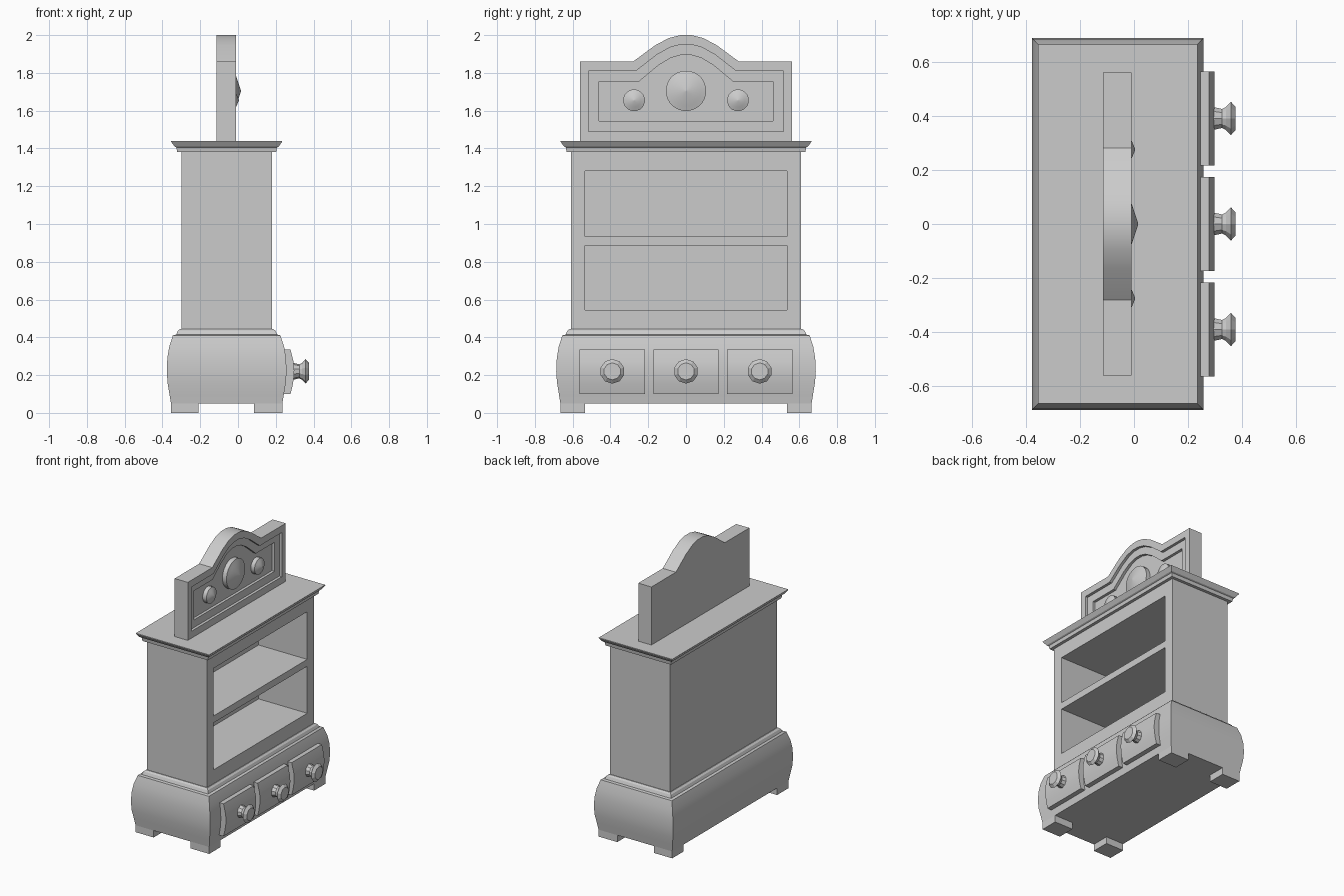
import bpy, bmesh, math
from mathutils import Vector

if "Cube" in bpy.data.objects:
    bpy.data.objects.remove(bpy.data.objects["Cube"])

grey = bpy.data.materials.new("plain_grey")
grey.use_nodes = True
colour = (0.6, 0.6, 0.6, 1)
grey.diffuse_color = colour
grey.node_tree.nodes["Principled BSDF"].inputs["Base Color"].default_value = colour

MID_X = -0.06          # centre of the cabinet, front to back
HALF_X, HALF_Y = 0.24, 0.61


def finish(name, bm, smooth=None):
    bmesh.ops.recalc_face_normals(bm, faces=bm.faces)
    mesh = bpy.data.meshes.new(name)
    bm.to_mesh(mesh)
    bm.free()
    mesh.materials.append(grey)
    obj = bpy.data.objects.new(name, mesh)
    bpy.context.collection.objects.link(obj)
    if smooth:
        bpy.ops.object.select_all(action='DESELECT')
        obj.select_set(True)
        bpy.context.view_layer.objects.active = obj
        bpy.ops.object.shade_smooth_by_angle(angle=math.radians(smooth))
    return obj


def loft(name, rings, smooth=None):
    """Skin a series of matching rings and cap both ends."""
    bm = bmesh.new()
    loops = [[bm.verts.new(p) for p in ring] for ring in rings]
    for a, b in zip(loops, loops[1:]):
        for i in range(len(a)):
            j = (i + 1) % len(a)
            bm.faces.new((a[i], a[j], b[j], b[i]))
    bm.faces.new(loops[0])
    bm.faces.new(loops[-1])
    return finish(name, bm, smooth)


def rect(grow, z):
    """Cabinet footprint widened by grow."""
    hx, hy = HALF_X + grow, HALF_Y + grow
    return [(MID_X + sx * hx, sy * hy, z)
            for sx, sy in ((-1, -1), (1, -1), (1, 1), (-1, 1))]


def box(bm, lo, hi):
    verts = bmesh.ops.create_cube(bm, size=1)["verts"]
    for v in verts:
        v.co = [lo[k] if v.co[k] < 0 else hi[k] for k in range(3)]


# Bulging base with stepped moulding
base = [(.055, .05), (.063, .1), (.073, .16), (.077, .22), (.074, .29),
        (.064, .35), (.045, .41), (.027, .415), (.018, .435), (.005, .445)]
loft("base", [rect(g, z) for g, z in base], 25)

# Feet
for sx, depth in (("front", (.085, .235)), ("back", (-.355, -.21))):
    for side, width in (("left", (.535, .665)), ("right", (-.665, -.535))):
        bm = bmesh.new()
        box(bm, (depth[0], width[0], 0), (depth[1], width[1], .05))
        finish(f"{sx}_{side}_foot", bm)

# Carcass with two open shelf bays
bm = bmesh.new()
front = MID_X + HALF_X
box(bm, (MID_X - HALF_X, -HALF_Y, .445), (front, HALF_Y, 1.38))
cuts = [((0, y, 0), (0, 1, 0)) for y in (-.535, .535)]
cuts += [((0, 0, z), (0, 0, 1)) for z in (.545, .885, .935, 1.28)]
for co, no in cuts:
    bmesh.ops.bisect_plane(bm, geom=bm.verts[:] + bm.edges[:] + bm.faces[:],
                           plane_co=co, plane_no=no)
bays = []
for f in bm.faces:
    c = f.calc_center_median()
    if c.x > front - .001 and abs(c.y) < .5 and (.56 < c.z < .87 or .95 < c.z < 1.27):
        bays.append(f)
for f in bmesh.ops.extrude_discrete_faces(bm, faces=bays)["faces"]:
    bmesh.ops.translate(bm, verts=f.verts, vec=(-.39, 0, 0))
bmesh.ops.dissolve_limit(bm, angle_limit=.01, verts=bm.verts, edges=bm.edges)
finish("carcass", bm)

# Cornice
cornice = [(.022, 1.38), (.026, 1.405), (.036, 1.41), (.054, 1.436), (.054, 1.44)]
loft("cornice", [rect(g, z) for g, z in cornice])

# Arched backboard with a stepped recess on its front
arch = [(.28, 0), (.165, .085), (.09, .125), (.03, .14)]


def board(x, half, bottom, shoulder, kink):
    side = [(half, bottom), (half, shoulder)]
    side += [(y * kink / .28, shoulder + z) for y, z in arch]
    return [(x, y, z) for y, z in side] + [(x, -y, z) for y, z in reversed(side)]


outer = (.56, 1.44, 1.86, .28)
middle = (.515, 1.49, 1.81, .265)
inner = (.46, 1.545, 1.755, .248)
loft("backboard", [board(-.115, *outer), board(-.01, *outer), board(-.01, *middle),
                   board(-.03, *middle), board(-.03, *inner), board(-.05, *inner)], 30)


def turned(name, y, z, profile, sides, smooth=None):
    """Turned part around an axis pointing forward."""
    angles = [2 * math.pi * (i + .5) / sides for i in range(sides)]
    loft(name, [[(x, y + r * math.cos(a), z + r * math.sin(a)) for a in angles]
                for x, r in profile], smooth)


# Round bosses on the backboard
turned("centre_boss", 0, 1.705, [(-.05, .107), (-.018, .107), (-.01, .08), (.015, .004)], 24, 40)
for side, y in (("left", .275), ("right", -.275)):
    turned(side + "_boss", y, 1.655, [(-.05, .058), (-.02, .058), (-.01, .036), (.004, .003)], 16, 40)

# Drawers with curved fronts and turned knobs
curve = [(.278, .1), (.289, .145), (.296, .19), (.298, .225), (.294, .27), (.278, .335)]
section = [(.2, .1)] + curve + [(.2, .335)]
knob = [(.285, .046), (.3, .043), (.325, .037), (.34, .045), (.358, .065), (.375, .045)]
for label, y in (("right", -.39), ("middle", 0), ("left", .39)):
    loft(label + "_drawer", [[(x, y + s * .173, z) for x, z in section] for s in (-1, 1)], 30)
    turned(label + "_knob", y, .22, knob, 10)
